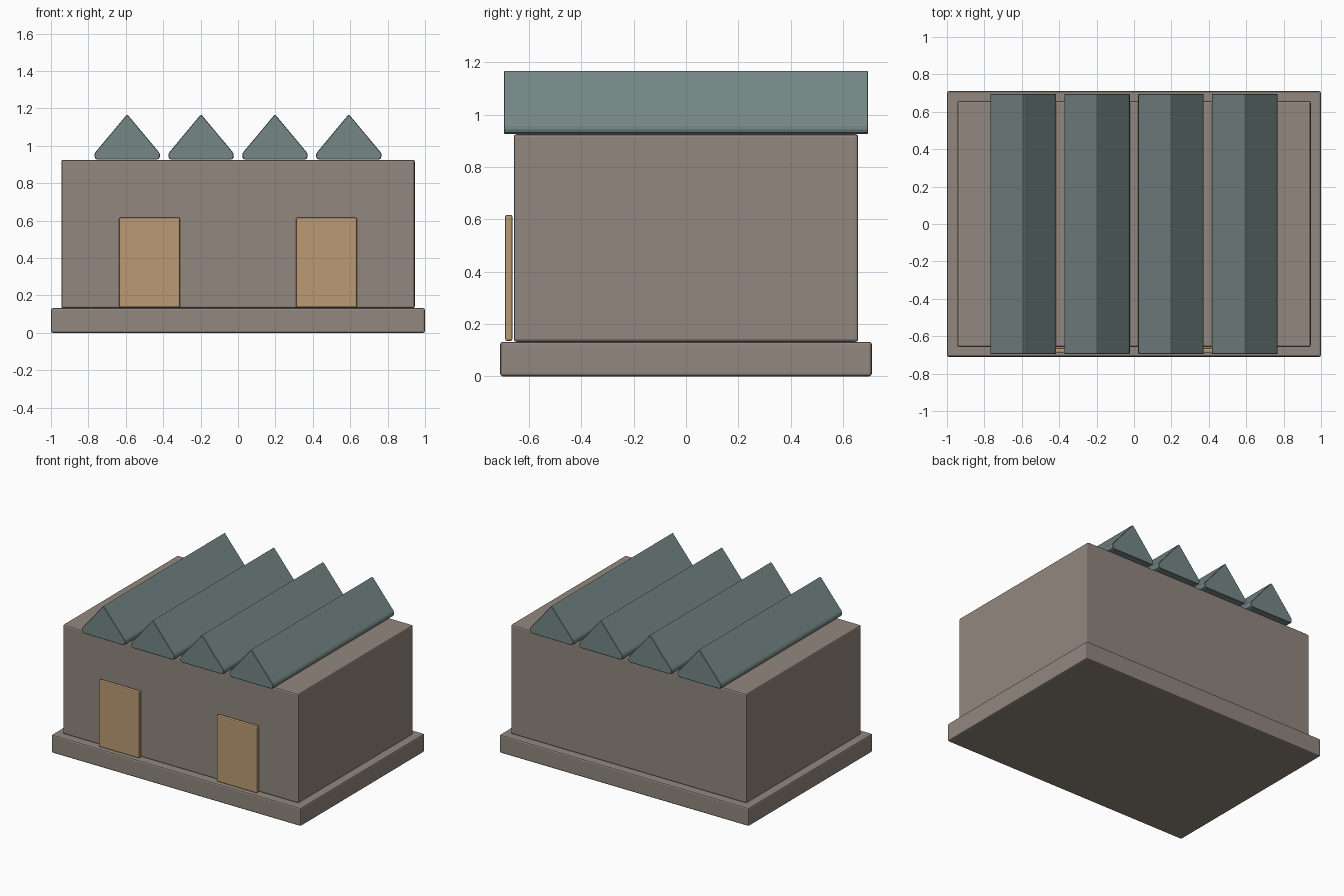
import bpy, bmesh

if "Cube" in bpy.data.objects:
    bpy.data.objects.remove(bpy.data.objects["Cube"])


def srgb(r, g, b):
    lin = lambda c: c / 12.92 if c <= 0.04045 else ((c + 0.055) / 1.055) ** 2.4
    return (lin(r / 255), lin(g / 255), lin(b / 255), 1)


def material(name, rgb):
    m = bpy.data.materials.new(name)
    m.diffuse_color = srgb(*rgb)
    m.use_nodes = True
    m.node_tree.nodes["Principled BSDF"].inputs["Base Color"].default_value = m.diffuse_color
    return m


STONE = material("warm grey stone", (145, 135, 126))
ROOF = material("slate green", (117, 135, 134))
WOOD = material("tan wood", (187, 155, 116))


def finish(name, bm, mat, bevel, segments=2):
    bmesh.ops.recalc_face_normals(bm, faces=bm.faces)
    me = bpy.data.meshes.new(name)
    bm.to_mesh(me)
    bm.free()
    me.materials.append(mat)
    ob = bpy.data.objects.new(name, me)
    bpy.context.collection.objects.link(ob)
    mod = ob.modifiers.new("soft edges", 'BEVEL')
    mod.width, mod.segments = bevel, segments
    mod.limit_method = 'ANGLE'
    return ob


def box(name, lo, hi, mat, bevel):
    bm = bmesh.new()
    bmesh.ops.create_cube(bm, size=1)
    for v in bm.verts:
        v.co = [lo[i] if v.co[i] < 0 else hi[i] for i in range(3)]
    return finish(name, bm, mat, bevel)


# Plinth and main hall
box("plinth", (-1, -0.71, 0), (1, 0.71, 0.132), STONE, 0.01)
box("hall_walls", (-0.945, -0.658, 0.132), (0.945, 0.658, 0.925), STONE, 0.01)

# Front doors
for side, x in (("left", -0.473), ("right", 0.473)):
    box("door_" + side, (x - 0.163, -0.691, 0.135), (x + 0.163, -0.663, 0.617), WOOD, 0.008)

# Roof ridges: triangular prisms with rounded lower corners
half = [(0.158, 0.926), (0.17, 0.931), (0.175, 0.943), (0.174, 0.957), (0.168, 0.968),
        (0.006, 1.162)]
profile = half + [(0, 1.166)] + [(-x, z) for x, z in reversed(half)]
for i in range(4):
    cx = -0.5925 + 0.395 * i
    bm = bmesh.new()
    front = bm.faces.new([bm.verts.new((cx + x, -0.696, z)) for x, z in profile])
    ext = bmesh.ops.extrude_face_region(bm, geom=[front], use_keep_orig=True)
    bmesh.ops.translate(bm, vec=(0, 1.392, 0),
                        verts=[v for v in ext["geom"] if isinstance(v, bmesh.types.BMVert)])
    ridge = finish("roof_ridge_%d" % (i + 1), bm, ROOF, 0.003, 1)
    ridge.modifiers[0].angle_limit = 1.2
